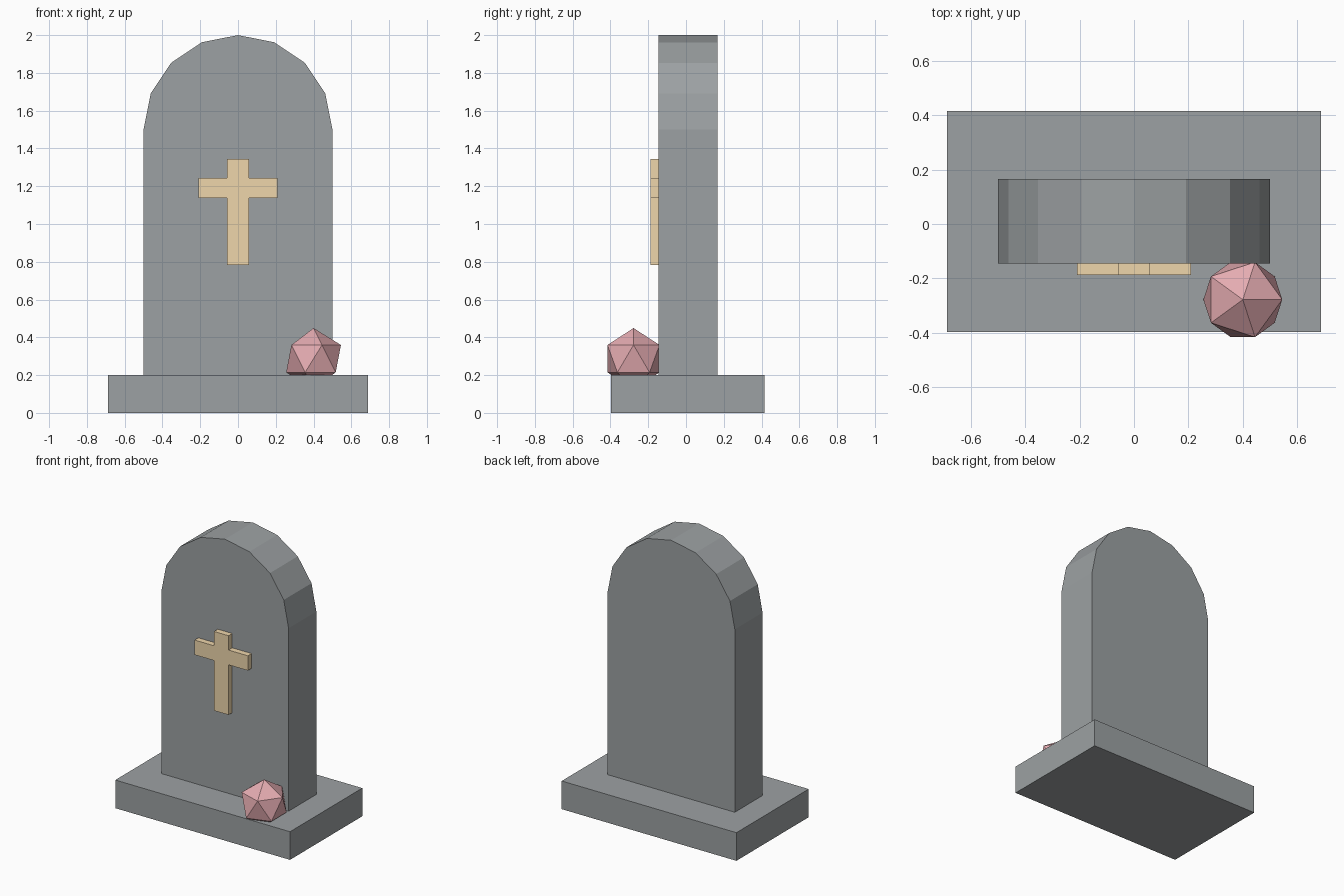
import bpy, bmesh, math

if "Cube" in bpy.data.objects:
    bpy.data.objects.remove(bpy.data.objects["Cube"])

STONE = (0.335, 0.357, 0.366, 1)
TAN = (0.86, 0.67, 0.41, 1)
PINK = (0.78, 0.41, 0.44, 1)


def finish(name, bm, color):
    bmesh.ops.recalc_face_normals(bm, faces=bm.faces[:])
    mesh = bpy.data.meshes.new(name)
    bm.to_mesh(mesh)
    bm.free()
    obj = bpy.data.objects.new(name, mesh)
    bpy.context.collection.objects.link(obj)
    mat = bpy.data.materials.new(name + "_colour")
    mat.diffuse_color = color
    mat.use_nodes = True
    mat.node_tree.nodes["Principled BSDF"].inputs["Base Color"].default_value = mat.diffuse_color
    mesh.materials.append(mat)
    return obj


def extrude_profile(name, points, y0, y1, color):
    """Extrude an (x, z) outline from y0 to y1."""
    bm = bmesh.new()
    face = bm.faces.new([bm.verts.new((x, y0, z)) for x, z in points])
    ext = bmesh.ops.extrude_face_region(bm, geom=[face])
    for v in ext["geom"]:
        if isinstance(v, bmesh.types.BMVert):
            v.co.y = y1
    return finish(name, bm, color)


# Base slab
extrude_profile("base", [(-0.687, 0), (0.687, 0), (0.687, 0.2), (-0.687, 0.2)],
                -0.397, 0.415, STONE)

# Headstone with an eight-sided half-round top
arch = [(0.5 * math.cos(math.pi * i / 8), 1.5 + 0.5 * math.sin(math.pi * i / 8))
        for i in range(9)]
extrude_profile("headstone", [(-0.5, 0.2), (0.5, 0.2)] + arch, -0.146, 0.166, STONE)

# Cross on the front face
half = [(0.057, 0.782), (0.057, 1.138), (0.21, 1.138),
        (0.21, 1.243), (0.057, 1.243), (0.057, 1.345)]
cross = half + [(-x, z) for x, z in reversed(half)]
extrude_profile("cross", cross, -0.188, -0.146, TAN)

# Low-poly flower ball, slightly sunk into the base
bm = bmesh.new()
bmesh.ops.create_icosphere(bm, subdivisions=1, radius=0.162)
bmesh.ops.translate(bm, verts=bm.verts[:], vec=(0.4, -0.278, 0.287))
finish("flower_ball", bm, PINK)
